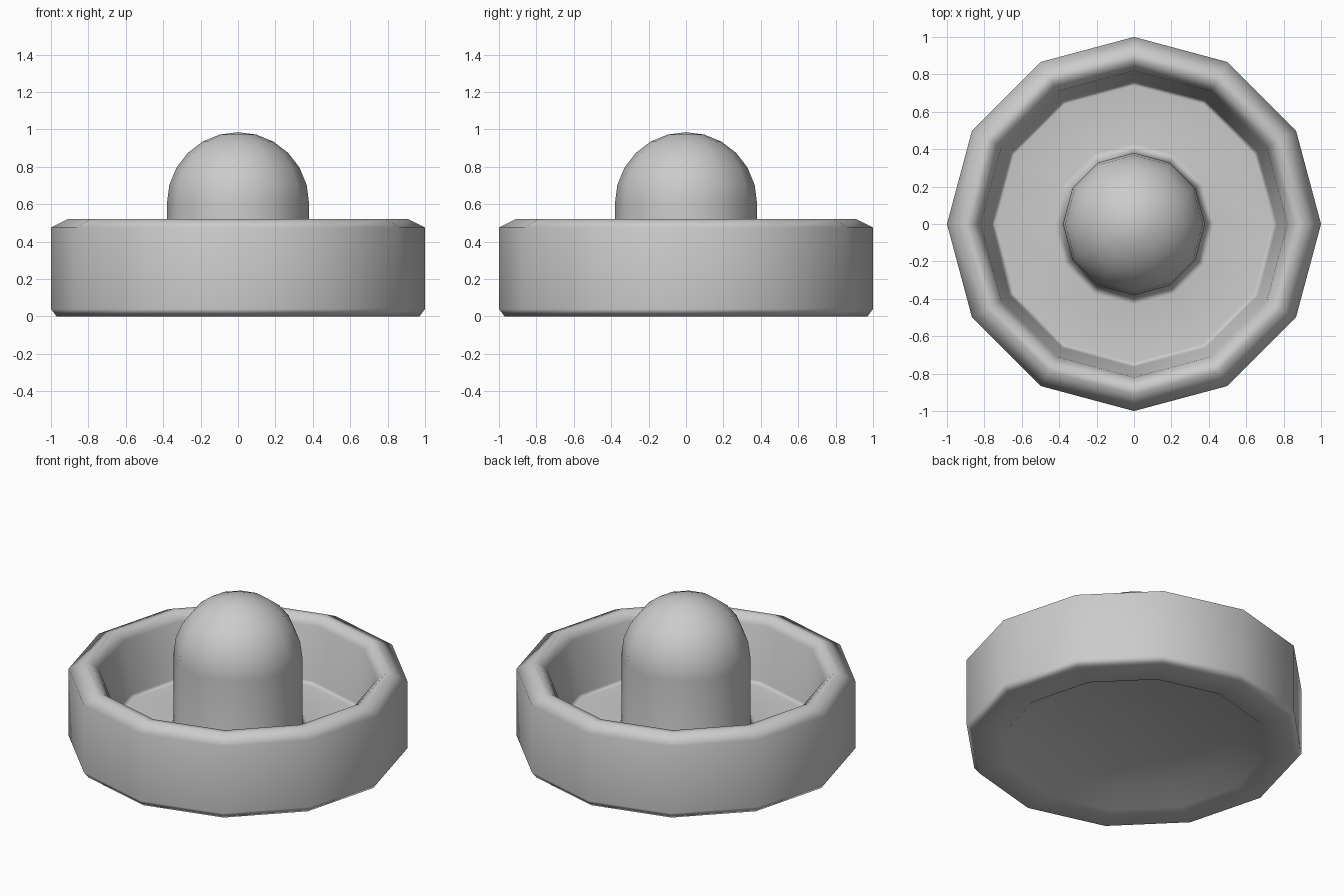
import bpy
import bmesh
from math import sin, cos, pi

cube = bpy.data.objects.get("Cube")
if cube:
    bpy.data.objects.remove(cube, do_unlink=True)

SIDES = 12

grey = bpy.data.materials.new("plain grey")
grey.use_nodes = True
colour = (0.6, 0.6, 0.6, 1)
grey.diffuse_color = colour
grey.node_tree.nodes["Principled BSDF"].inputs["Base Color"].default_value = colour


def lathe(name, profile):
    """Spin (radius, height) points about z; radius 0 makes a pole."""
    bm = bmesh.new()
    rings = []
    for r, z in profile:
        count = SIDES if r else 1
        rings.append([bm.verts.new((r * cos(2 * pi * i / SIDES),
                                    r * sin(2 * pi * i / SIDES), z))
                      for i in range(count)])
    for a, b in zip(rings, rings[1:]):
        for i in range(SIDES):
            j = (i + 1) % SIDES
            corners = [a[i % len(a)], a[j % len(a)], b[j % len(b)], b[i % len(b)]]
            bm.faces.new(list(dict.fromkeys(corners)))
    bmesh.ops.recalc_face_normals(bm, faces=bm.faces)
    for face in bm.faces:
        face.smooth = True
    mesh = bpy.data.meshes.new(name)
    bm.to_mesh(mesh)
    bm.free()
    mesh.materials.append(grey)
    obj = bpy.data.objects.new(name, mesh)
    bpy.context.collection.objects.link(obj)
    # Keep the broad walls evenly shaded and the chamfers soft
    obj.modifiers.new("even shading", "WEIGHTED_NORMAL")
    return obj


# Sloping recess under the base, then up the outside and over the rim
underside = [(0, 0.1), (0.66, 0.1), (0.78, 0), (0.97, 0)]
rim = [(1, 0.04), (1, 0.475), (0.91, 0.52), (0.87, 0.52), (0.82, 0.475)]
# Sloping inside wall, dish floor and the small fillet around the handle
dish = [(0.765, 0.145), (0.74, 0.125), (0.43, 0.125), (0.38, 0.165)]
# Round-topped handle
dome_radius, dome_base = 0.38, 0.605
dome = [(dome_radius * cos(pi * k / 12), dome_base + dome_radius * sin(pi * k / 12))
        for k in range(6)] + [(0, dome_base + dome_radius)]

lathe("round_mallet_body", underside + rim + dish + dome)
